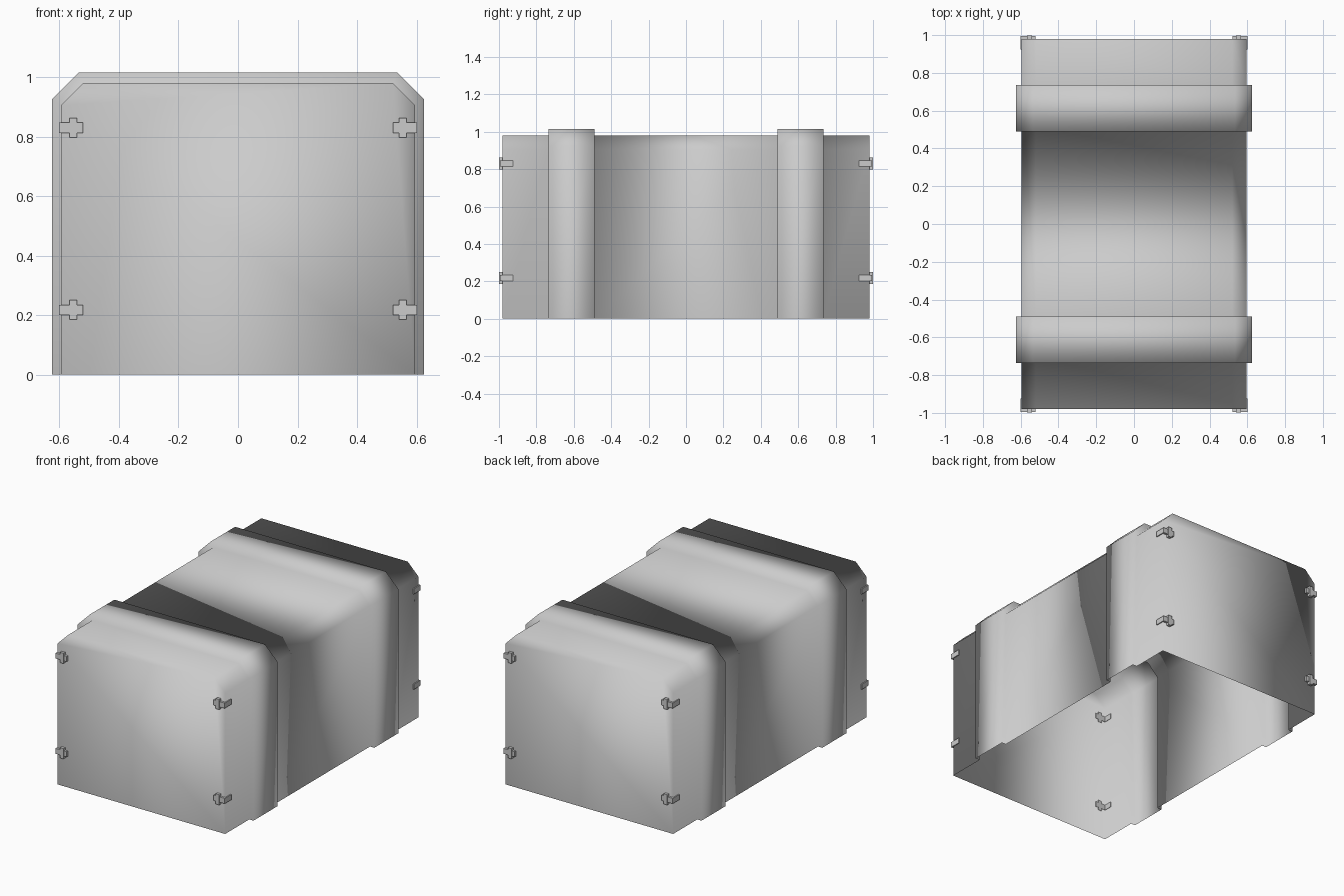
import bpy
import bmesh

if "Cube" in bpy.data.objects:
    bpy.data.objects.remove(bpy.data.objects["Cube"])


def section(half_width, top, chamfer):
    """Open-bottomed arch outline with chamfered top corners (x, z)."""
    right = [(half_width, 0), (half_width, top - chamfer), (half_width - chamfer, top)]
    return right + [(-x, z) for x, z in reversed(right)]


def make_object(name, bm, smooth):
    mesh = bpy.data.meshes.new(name)
    bm.to_mesh(mesh)
    bm.free()
    for poly in mesh.polygons:
        poly.use_smooth = smooth
    obj = bpy.data.objects.new(name, mesh)
    bpy.context.collection.objects.link(obj)
    return obj


def extrude_profile(bm, points, z0, z1):
    """Closed prism from an (x, y) outline."""
    face = bm.faces.new([bm.verts.new((x, y, z0)) for x, y in points])
    result = bmesh.ops.extrude_face_region(bm, geom=[face])
    verts = [g for g in result["geom"] if isinstance(g, bmesh.types.BMVert)]
    bmesh.ops.translate(bm, verts=verts, vec=(0, 0, z1 - z0))


# Hollow shell: one skin stepping out into two raised bands
body = section(0.595, 0.98, 0.075)
band = section(0.625, 1.015, 0.09)
half = [(-0.98, body), (-0.735, body), (-0.735, band), (-0.49, band), (-0.49, body)]
stations = half + [(-y, s) for y, s in reversed(half)]

bm = bmesh.new()
rings = [[bm.verts.new((x, y, z)) for x, z in s] for y, s in stations]
for a, b in zip(rings, rings[1:]):
    for i in range(len(a) - 1):
        bm.faces.new((a[i], a[i + 1], b[i + 1], b[i]))
bm.faces.new(list(reversed(rings[0])))
bm.faces.new(rings[-1])
bm.normal_update()
# Make the skin face outwards
roof = max(bm.faces, key=lambda f: f.calc_center_median().z)
bmesh.ops.recalc_face_normals(bm, faces=bm.faces[:])
if roof.normal.z < 0:
    bmesh.ops.reverse_faces(bm, faces=bm.faces[:])
make_object("hollow_shell", bm, True)

# Corner clips: an L bracket round each upright corner with a short cross bar
bracket = [(0.521, -0.978), (0.521, -0.994), (0.601, -0.994),
           (0.601, -0.925), (0.593, -0.925), (0.593, -0.978)]
cross_bar = [(0.541, -0.978), (0.541, -0.999), (0.566, -0.999), (0.566, -0.978)]
for name, z in (("lower_clips", 0.218), ("upper_clips", 0.83)):
    bm = bmesh.new()
    extrude_profile(bm, bracket, z - 0.017, z + 0.017)
    extrude_profile(bm, cross_bar, z - 0.033, z + 0.033)
    bmesh.ops.recalc_face_normals(bm, faces=bm.faces[:])
    clips = make_object(name, bm, False)
    mirror = clips.modifiers.new("four_corners", 'MIRROR')
    mirror.use_axis = (True, True, False)
    mirror.use_mirror_merge = False
